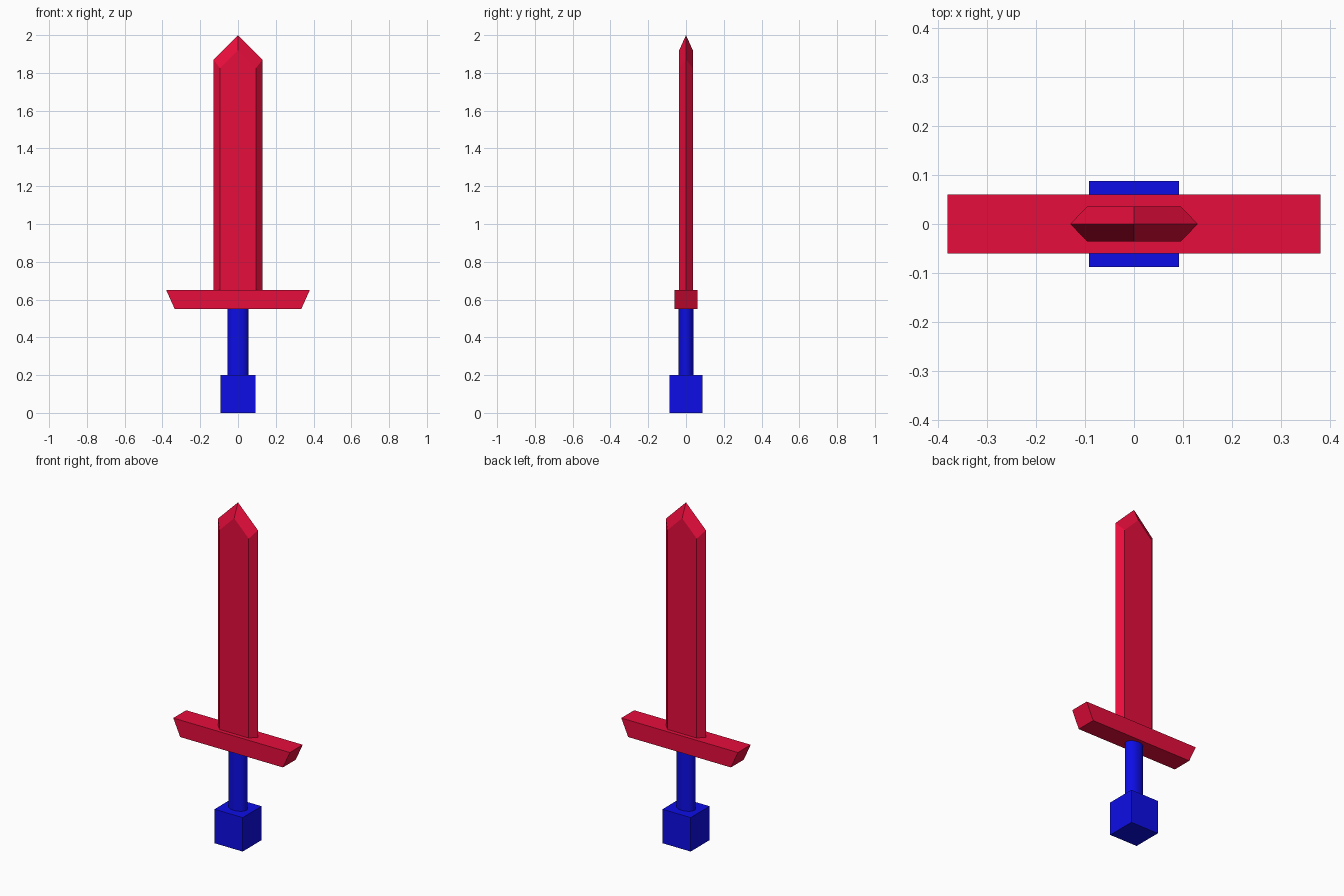
import bpy, bmesh
from math import radians

if "Cube" in bpy.data.objects:
    bpy.data.objects.remove(bpy.data.objects["Cube"])


def material(name, rgb):
    m = bpy.data.materials.new(name)
    m.diffuse_color = (*rgb, 1)
    m.use_nodes = True
    m.node_tree.nodes["Principled BSDF"].inputs["Base Color"].default_value = m.diffuse_color
    return m


RED = material("red", (0.8, 0.004, 0.045))
BLUE = material("blue", (0.004, 0.004, 0.8))


def finish(name, bm, mat):
    bmesh.ops.recalc_face_normals(bm, faces=bm.faces)
    me = bpy.data.meshes.new(name)
    bm.to_mesh(me)
    bm.free()
    me.materials.append(mat)
    ob = bpy.data.objects.new(name, me)
    bpy.context.collection.objects.link(ob)
    return ob


def box(bm, sx, sy, z0, z1):
    bmesh.ops.create_cube(bm, size=1)
    for v in bm.verts:
        v.co = (v.co.x * sx, v.co.y * sy, z0 if v.co.z < 0 else z1)


# Pommel block
bm = bmesh.new()
box(bm, 0.184, 0.176, 0, 0.2)
finish("pommel", bm, BLUE)

# Oval grip
bpy.ops.mesh.primitive_cylinder_add(vertices=32, radius=1, depth=0.35, location=(0, 0, 0.375))
grip = bpy.context.object
grip.name = "grip"
grip.scale = (0.055, 0.04, 1)
bpy.ops.object.transform_apply(location=False, rotation=False, scale=True)
bpy.ops.object.shade_smooth_by_angle(angle=radians(40))
grip.data.materials.append(BLUE)

# Crossguard, narrower underneath
bm = bmesh.new()
box(bm, 0.76, 0.12, 0.55, 0.65)
for v in bm.verts:
    if v.co.z < 0.6:
        v.co.x *= 0.335 / 0.38
finish("crossguard", bm, RED)

# Blade: hexagonal bar cut to a point by four sloping planes
bm = bmesh.new()
section = [(-0.13, 0), (-0.095, -0.036), (0.095, -0.036),
           (0.13, 0), (0.095, 0.036), (-0.095, 0.036)]
base = bm.faces.new([bm.verts.new((x, y, 0.65)) for x, y in section])
top = bmesh.ops.extrude_face_region(bm, geom=[base])
bmesh.ops.translate(bm, vec=(0, 0, 1.5),
                    verts=[g for g in top["geom"] if isinstance(g, bmesh.types.BMVert)])
for sx in (-1, 1):
    for sy in (-1, 1):
        bmesh.ops.bisect_plane(bm, geom=bm.verts[:] + bm.edges[:] + bm.faces[:],
                               plane_co=(0, 0, 2), plane_no=(sx, sy * 0.08 / 0.036, 1),
                               clear_outer=True)
        bmesh.ops.holes_fill(bm, edges=[e for e in bm.edges if e.is_boundary])
bmesh.ops.remove_doubles(bm, verts=bm.verts, dist=1e-4)
finish("blade", bm, RED)
